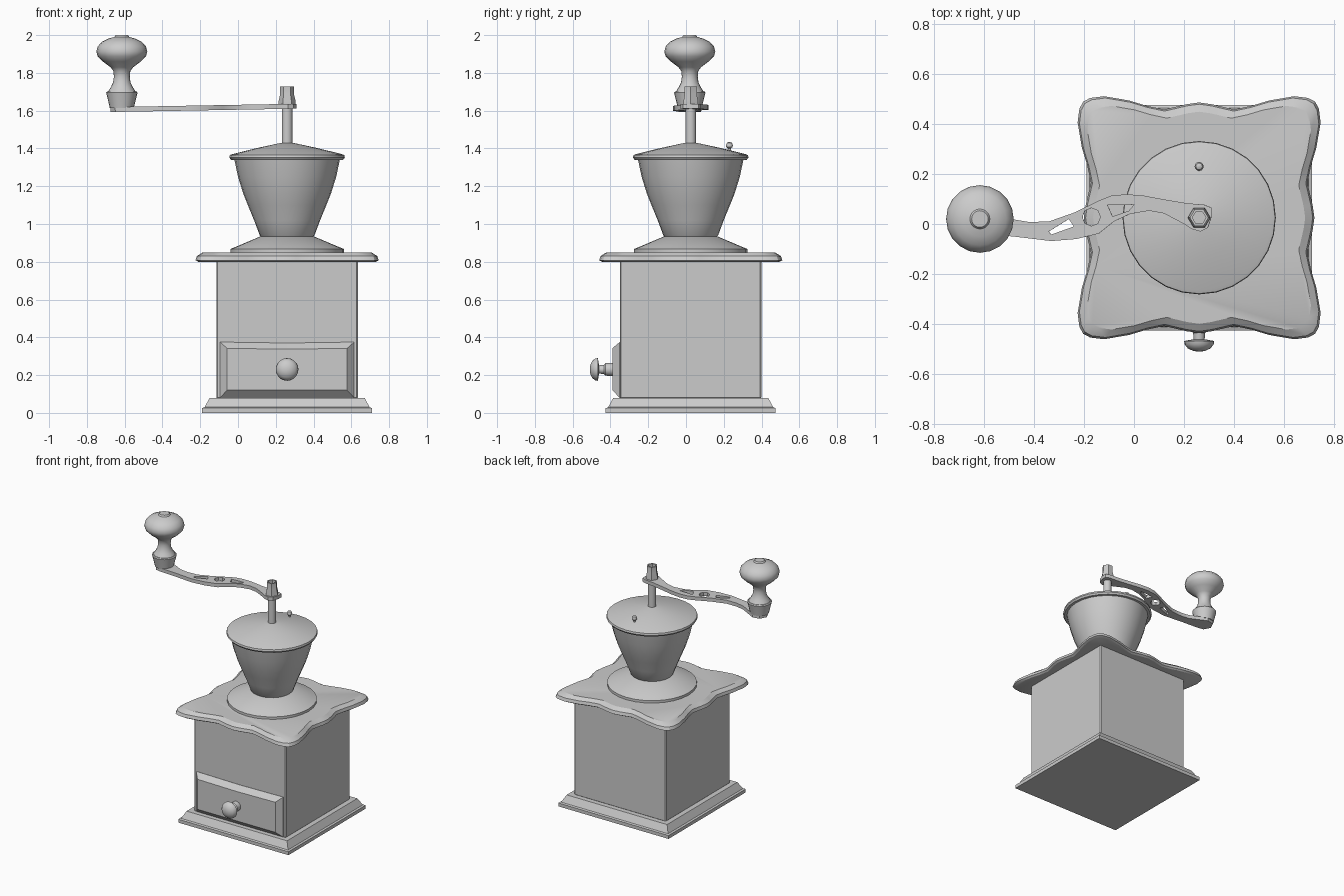
import bpy, bmesh, math
from mathutils import Vector, Matrix

cube = bpy.data.objects.get("Cube")
if cube:
    bpy.data.objects.remove(cube, do_unlink=True)

CX, CY = 0.26, 0.025      # mill axis
KNOB_X, KNOB_Y = -0.615, 0.02

grey = bpy.data.materials.new("plain grey")
grey.use_nodes = True
grey.diffuse_color = (0.6, 0.6, 0.6, 1)
grey.node_tree.nodes["Principled BSDF"].inputs["Base Color"].default_value = (0.6, 0.6, 0.6, 1)


def smooth(ob, angle=32):
    bpy.ops.object.select_all(action='DESELECT')
    ob.select_set(True)
    bpy.context.view_layer.objects.active = ob
    bpy.ops.object.shade_smooth_by_angle(angle=math.radians(angle))


def loft(name, rings, matrix=Matrix(), smooth_angle=None):
    """Skin a stack of equal-length point rings and cap both ends."""
    bm = bmesh.new()
    vr = [[bm.verts.new(matrix @ Vector(p)) for p in ring] for ring in rings]
    n = len(vr[0])
    for a, b in zip(vr, vr[1:]):
        for i in range(n):
            j = (i + 1) % n
            bm.faces.new((a[i], a[j], b[j], b[i]))
    bm.faces.new(vr[0][::-1])
    bm.faces.new(vr[-1])
    bmesh.ops.recalc_face_normals(bm, faces=bm.faces)
    me = bpy.data.meshes.new(name)
    bm.to_mesh(me)
    bm.free()
    ob = bpy.data.objects.new(name, me)
    bpy.context.collection.objects.link(ob)
    me.materials.append(grey)
    if smooth_angle:
        smooth(ob, smooth_angle)
    return ob


def lathe(name, profile, x=CX, y=CY, sides=28, matrix=None, angle=32):
    rings = [[(r * math.cos(math.tau * i / sides), r * math.sin(math.tau * i / sides), z)
              for i in range(sides)] for r, z in profile]
    return loft(name, rings, matrix or Matrix.Translation((x, y, 0)), angle)


def rect(hx, hy, z):
    return [(-hx, -hy, z), (hx, -hy, z), (hx, hy, z), (-hx, hy, z)]


at_axis = Matrix.Translation((CX, CY, 0))

# Stepped foot and square body
loft("base_plinth", [rect(h, h, z) for h, z in
     ((0.45, 0), (0.45, 0.025), (0.437, 0.03), (0.41, 0.08))], at_axis)
body = loft("body_box", [rect(0.375, 0.375, 0.075), rect(0.375, 0.375, 0.81)], at_axis)
bevel = body.modifiers.new("edge_chamfer", 'BEVEL')
bevel.width = 0.007
bevel.segments = 1

# Wavy top board: one side repeated four times
half = [(0.05, 0.453), (0.14, 0.432), (0.21, 0.447), (0.28, 0.468), (0.38, 0.485), (0.435, 0.478)]
side = [(-u, v) for u, v in reversed(half)] + [(0, 0.46)] + half + [(0.463, 0.463)]
outline = []
for k in range(4):
    turn = Matrix.Rotation(-k * math.pi / 2, 2)
    outline += [turn @ Vector(p) for p in side]
loft("top_board", [[(p.x * s, p.y * s, z) for p in outline] for s, z in
     ((0.97, 0.80), (1, 0.808), (0.985, 0.83), (0.92, 0.85))], at_axis, 28)

# Drawer front with bevelled panel; local z points to the front
to_front = Matrix.Translation((CX, -0.345, 0.23)) @ Matrix.Rotation(math.pi / 2, 4, 'X')
loft("drawer_front", [
    [(-0.355, -0.15, 0), (0.355, -0.15, 0), (0.355, 0.145, 0), (0, 0.14, 0), (-0.355, 0.145, 0)],
    [(-0.355, -0.15, 0.006), (0.355, -0.15, 0.006), (0.355, 0.145, 0.006),
     (0, 0.14, 0.006), (-0.355, 0.145, 0.006)],
    [(-0.318, -0.11, 0.045), (0.318, -0.11, 0.045), (0.318, 0.112, 0.045),
     (0, 0.107, 0.045), (-0.318, 0.112, 0.045)]], to_front)
lathe("drawer_knob", [(0.035, 0.04), (0.033, 0.08), (0.024, 0.09), (0.022, 0.115), (0.06, 0.122),
                      (0.058, 0.135), (0.045, 0.152), (0.022, 0.162), (0.006, 0.164)],
      sides=20, matrix=to_front)

# Hopper, flange, lid and shaft
lathe("hopper_flange", [(0.30, 0.845), (0.30, 0.868), (0.27, 0.88), (0.14, 0.935)])
lathe("hopper_bowl", [(0.13, 0.925), (0.145, 0.94), (0.175, 1.02), (0.208, 1.10),
                      (0.232, 1.16), (0.26, 1.25), (0.28, 1.345)])
lathe("hopper_lid", [(0.285, 1.34), (0.297, 1.34), (0.306, 1.352), (0.303, 1.365),
                     (0.29, 1.37), (0.16, 1.402), (0.03, 1.43)])
lathe("drive_shaft", [(0.028, 1.41), (0.028, 1.63)], sides=16)
lathe("lid_pin", [(0.008, 1.37), (0.008, 1.4), (0.017, 1.408), (0.018, 1.418),
                  (0.013, 1.43), (0.004, 1.434)], y=0.23, sides=12)
lathe("crank_nut", [(0.045, 1.63), (0.045, 1.65), (0.037, 1.685), (0.037, 1.728),
                    (0.027, 1.728), (0.027, 1.70)], sides=6, angle=20)

# Crank arm: pierced flat outline
arm = [(0.31, 0.03), (0.31, 0.065), (0.28, 0.077), (0.21, 0.083), (0.12, 0.098), (0.04, 0.113),
       (-0.03, 0.119), (-0.09, 0.113), (-0.136, 0.095), (-0.24, 0.045), (-0.34, 0.01),
       (-0.42, 0.008), (-0.48, 0.018), (-0.56, 0.06), (-0.6, 0.08), (-0.65, 0.07), (-0.675, 0.02),
       (-0.65, -0.03), (-0.6, -0.04), (-0.48, -0.05), (-0.33, -0.068), (-0.23, -0.06),
       (-0.14, -0.038), (-0.08, 0.01), (-0.016, 0.04), (0.06, 0.053), (0.12, 0.042),
       (0.2, 0.0), (0.23, -0.02), (0.265, -0.03), (0.295, -0.015)]
holes = [
    [(-0.34, -0.03), (-0.26, 0.02), (-0.24, -0.01), (-0.33, -0.042)],
    [(-0.17 + 0.036 * math.cos(math.tau * i / 8), 0.028 + 0.036 * math.sin(math.tau * i / 8))
     for i in range(8)],
    [(-0.105, 0.075), (0.0, 0.077), (-0.02, 0.053), (-0.085, 0.03)],
]
curve = bpy.data.curves.new("crank_outline", 'CURVE')
curve.dimensions = '2D'
curve.fill_mode = 'BOTH'
curve.extrude = 0.013
for loop in [arm] + holes:
    spline = curve.splines.new('POLY')
    spline.points.add(len(loop) - 1)
    for pt, (x, y) in zip(spline.points, loop):
        pt.co = (x, y, 0, 1)
    spline.use_cyclic_u = True
curve.materials.append(grey)
crank = bpy.data.objects.new("crank_arm", curve)
bpy.context.collection.objects.link(crank)
crank.location.z = 1.618
crank.rotation_euler.y = -0.018
bpy.ops.object.select_all(action='DESELECT')
crank.select_set(True)
bpy.context.view_layer.objects.active = crank
bpy.ops.object.convert(target='MESH')
smooth(bpy.context.object)

# Turned hand grip with its ferrule
lathe("grip_ferrule", [(0.064, 1.615), (0.067, 1.63), (0.083, 1.695), (0.078, 1.702)],
      KNOB_X, KNOB_Y, 20)
lathe("hand_grip", [(0.074, 1.70), (0.058, 1.725), (0.046, 1.75), (0.042, 1.78), (0.045, 1.81),
                    (0.06, 1.83), (0.1, 1.86), (0.128, 1.888), (0.135, 1.912), (0.128, 1.94),
                    (0.105, 1.965), (0.07, 1.982), (0.04, 1.99), (0.033, 2.0)],
      KNOB_X, KNOB_Y, 20)
